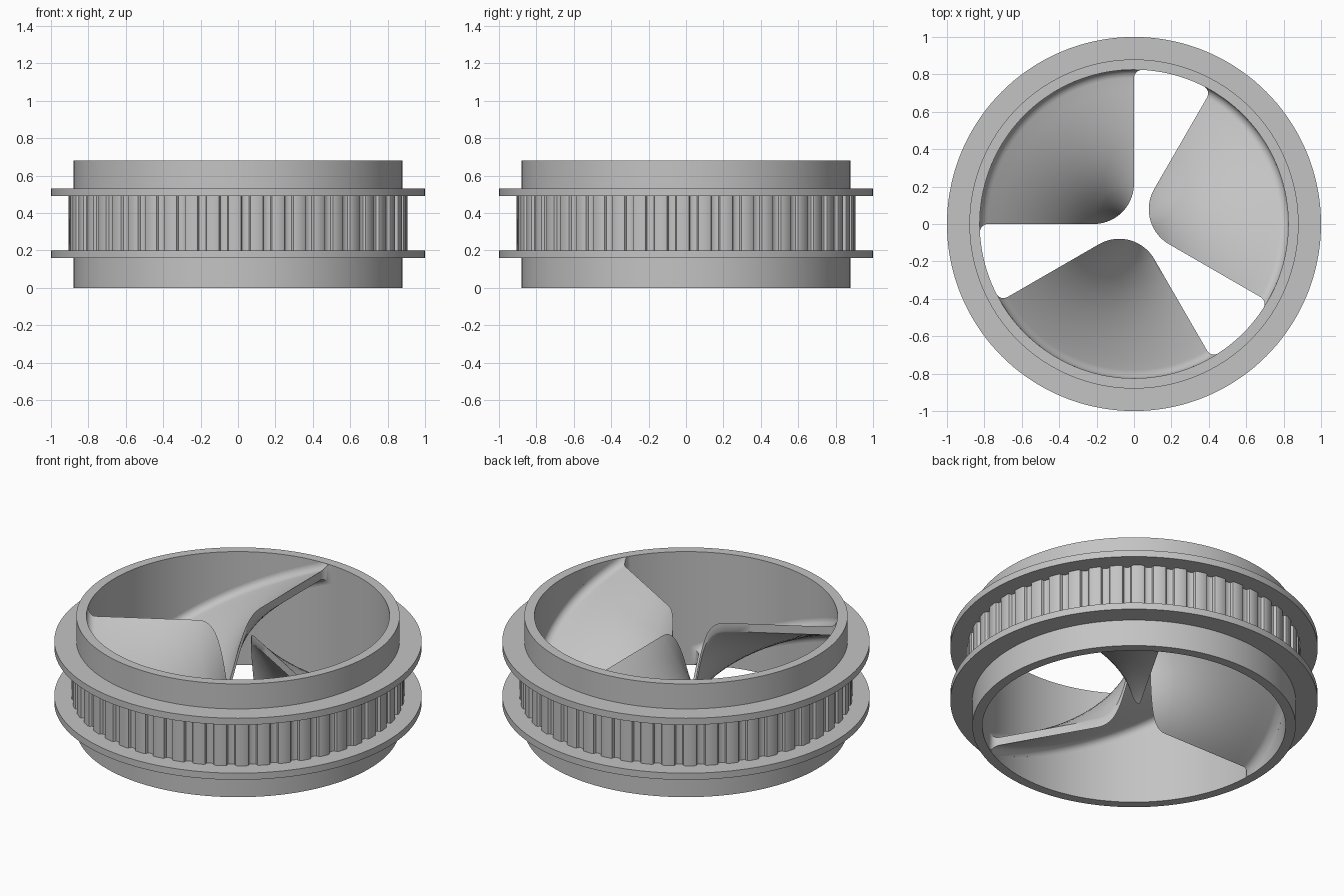
import bpy
import bmesh
from math import sin, cos, pi, sqrt, acos, radians

default_cube = bpy.data.objects.get("Cube")
if default_cube:
    bpy.data.objects.remove(default_cube, do_unlink=True)

grey = bpy.data.materials.new("plain_grey")
grey.use_nodes = True
colour = (0.55, 0.55, 0.55, 1)
grey.diffuse_color = colour
grey.node_tree.nodes["Principled BSDF"].inputs["Base Color"].default_value = colour


def loft(name, loops, close_rows=False, sharp=35):
    """Skin a series of closed loops that share one point count."""
    bm = bmesh.new()
    rows = [[bm.verts.new(p) for p in loop] for loop in loops]
    pairs = list(zip(rows, rows[1:]))
    if close_rows:
        pairs.append((rows[-1], rows[0]))
    for a, b in pairs:
        n = len(a)
        for i in range(n):
            j = (i + 1) % n
            bm.faces.new((a[i], a[j], b[j], b[i]))
    bmesh.ops.remove_doubles(bm, verts=bm.verts, dist=1e-5)
    bmesh.ops.recalc_face_normals(bm, faces=bm.faces)
    mesh = bpy.data.meshes.new(name)
    bm.to_mesh(mesh)
    bm.free()
    mesh.materials.append(grey)
    obj = bpy.data.objects.new(name, mesh)
    bpy.context.collection.objects.link(obj)
    bpy.ops.object.select_all(action="DESELECT")
    obj.select_set(True)
    bpy.context.view_layer.objects.active = obj
    bpy.ops.object.shade_smooth_by_angle(angle=radians(sharp))
    return obj


def polar(r, angle, z):
    return (r * cos(angle), r * sin(angle), z)


HEIGHT, BORE, BODY, FLANGE = 0.68, 0.825, 0.88, 1.0

# Ring body with its two flanges, turned from one profile
profile = [(BORE, 0), (BODY, 0), (BODY, 0.16), (FLANGE, 0.16), (FLANGE, 0.2),
           (BODY, 0.2), (BODY, 0.49), (FLANGE, 0.49), (FLANGE, 0.53),
           (BODY, 0.53), (BODY, HEIGHT), (BORE, HEIGHT)]
SEGMENTS = 144
loft("flanged_ring",
     [[polar(r, 2 * pi * i / SEGMENTS, z) for i in range(SEGMENTS)] for r, z in profile],
     close_rows=True)

# Toothed belt track between the flanges
TEETH = 48
ROOT, CREST = 0.883, 0.906
tooth = [(-0.42, ROOT), (-0.34, ROOT + 0.004), (-0.29, CREST - 0.004), (-0.22, CREST),
         (0.22, CREST), (0.29, CREST - 0.004), (0.34, ROOT + 0.004), (0.42, ROOT)]
pitch = 2 * pi / TEETH
outline = [(r, (t + f - 0.15) * pitch) for t in range(TEETH) for f, r in tooth]
loft("toothed_track",
     [[polar(r, a, z) for r, a in outline] for z in (0.195, 0.495)])

# Helical blades: square-cornered sectors with a round inner tip and wall fillets
MID, RISE, THICK = HEIGHT / 2, 0.56, 0.05
TIP_RADIUS, FILLET = 0.2165, 0.045
TIP_CENTRE = TIP_RADIUS * sqrt(2)
TIP = TIP_CENTRE - TIP_RADIUS
COLUMNS = 40


def half_angle(r):
    if r >= TIP_RADIUS:
        return pi / 4
    c = (r * r + TIP_CENTRE ** 2 - TIP_RADIUS ** 2) / (2 * r * TIP_CENTRE)
    return acos(min(1, c))


def flare(r):
    x = min(max(0, r - BORE + FILLET), FILLET)
    return FILLET - sqrt(max(0, FILLET ** 2 - x * x))


def blade_section(r, centre):
    grow = flare(r)
    limit = half_angle(r) + grow / r
    angles = [limit * (2 * i / COLUMNS - 1) for i in range(COLUMNS + 1)]

    def side(sign, order):
        points = []
        for a in order:
            z = MID - RISE * a / (pi / 2) + sign * (THICK / 2 + grow)
            points.append(polar(r, centre + a, min(max(z, 0.002), HEIGHT - 0.002)))
        return points

    return side(1, angles) + side(-1, angles[::-1])


radii = [TIP + (TIP_RADIUS - TIP) * (i / 12) ** 2 for i in range(13)]
radii += [TIP_RADIUS + (BORE - FILLET - TIP_RADIUS) * i / 8 for i in range(1, 9)]
radii += [BORE - FILLET + FILLET * sin(pi / 2 * i / 8) for i in range(1, 9)]
radii.append(BORE + 0.015)

for number, degrees in enumerate((15, 135, 255), 1):
    loft(f"blade_{number}",
         [blade_section(r, radians(degrees)) for r in radii], sharp=40)
